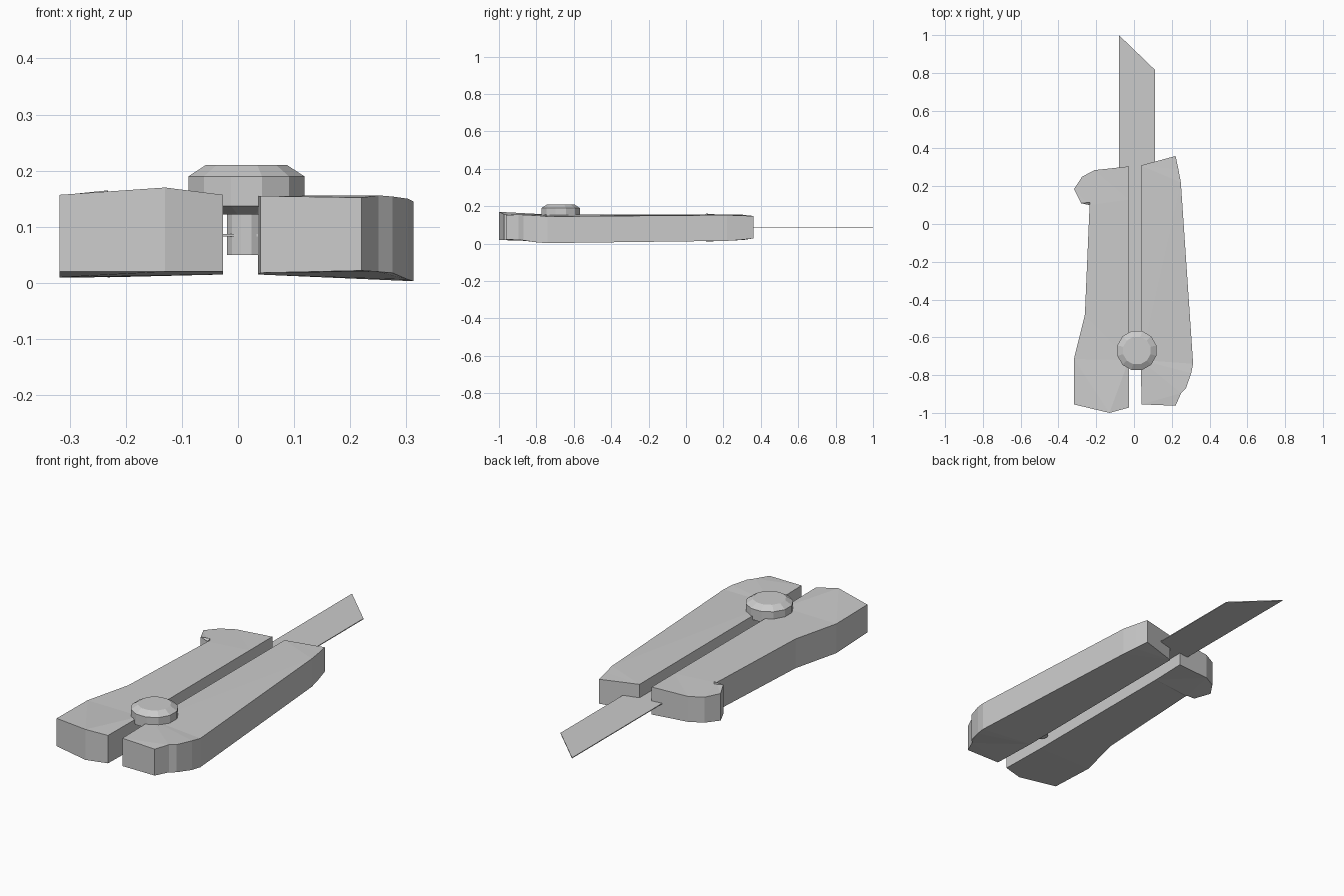
import bpy, bmesh
from math import pi, cos, sin

if "Cube" in bpy.data.objects:
    bpy.data.objects.remove(bpy.data.objects["Cube"])


def loft_outline(name, outline):
    """Flat-shaded solid from outline points (x, y, bottom z, top z)."""
    bm = bmesh.new()
    low = [bm.verts.new((x, y, zb)) for x, y, zb, zt in outline]
    top = [bm.verts.new((x, y, zt)) for x, y, zb, zt in outline]
    n = len(outline)
    for i in range(n):
        j = (i + 1) % n
        bm.faces.new((low[i], low[j], top[j], top[i]))
    caps = [bm.faces.new(top), bm.faces.new(low[::-1])]
    bmesh.ops.triangulate(bm, faces=caps)
    bmesh.ops.recalc_face_normals(bm, faces=bm.faces)
    return finish(name, bm)


def lathe(name, center, profile, sides):
    """Stack of polygon rings (radius, z) with capped ends."""
    bm = bmesh.new()
    rings = []
    for r, z in profile:
        rings.append([bm.verts.new((center[0] + r * cos(2 * pi * (k + .5) / sides),
                                    center[1] + r * sin(2 * pi * (k + .5) / sides), z))
                      for k in range(sides)])
    for a, b in zip(rings, rings[1:]):
        for k in range(sides):
            m = (k + 1) % sides
            bm.faces.new((a[k], a[m], b[m], b[k]))
    bm.faces.new(rings[0][::-1])
    bm.faces.new(rings[-1])
    return finish(name, bm)


def finish(name, bm):
    mesh = bpy.data.meshes.new(name)
    bm.to_mesh(mesh)
    bm.free()
    ob = bpy.data.objects.new(name, mesh)
    bpy.context.collection.objects.link(ob)
    return ob


# left handle half with hooked finger guard
loft_outline("left_grip", [
    (-.027, .305, .02, .155), (-.21, .285, .025, .15), (-.275, .25, .025, .15),
    (-.318, .185, .022, .155), (-.28, .11, .015, .16), (-.232, .115, .01, .165),
    (-.235, .10, .015, .154), (-.26, -.48, .01, .154), (-.318, -.715, .01, .154),
    (-.318, -.955, .02, .157), (-.13, -1.0, .02, .17), (-.027, -.972, .02, .157),
    (-.027, -.72, .015, .155), (-.027, .13, .015, .155)])

# right handle half with rounded heel
loft_outline("right_grip", [
    (.036, .31, .02, .153), (.22, .36, .028, .148), (.235, .29, .02, .15),
    (.248, .22, .015, .153), (.313, -.74, .003, .145), (.303, -.79, .006, .15),
    (.275, -.87, .018, .154), (.25, -.895, .02, .156), (.22, -.962, .022, .152),
    (.04, -.955, .018, .155), (.036, -.72, .015, .155)])

# thin blade running down the slot
loft_outline("blade", [(x, y, .083, .087) for x, y in
                       [(-.08, -.70), (.112, -.70), (.112, .815), (-.08, 1.0)]])

# slide knob and its pin
hub = (.015, -.67)
lathe("slide_knob", hub, [(.06, .122), (.107, .137), (.107, .19), (.075, .21)], 12)
lathe("knob_pin", hub, [(.036, .05), (.036, .13)], 12)
